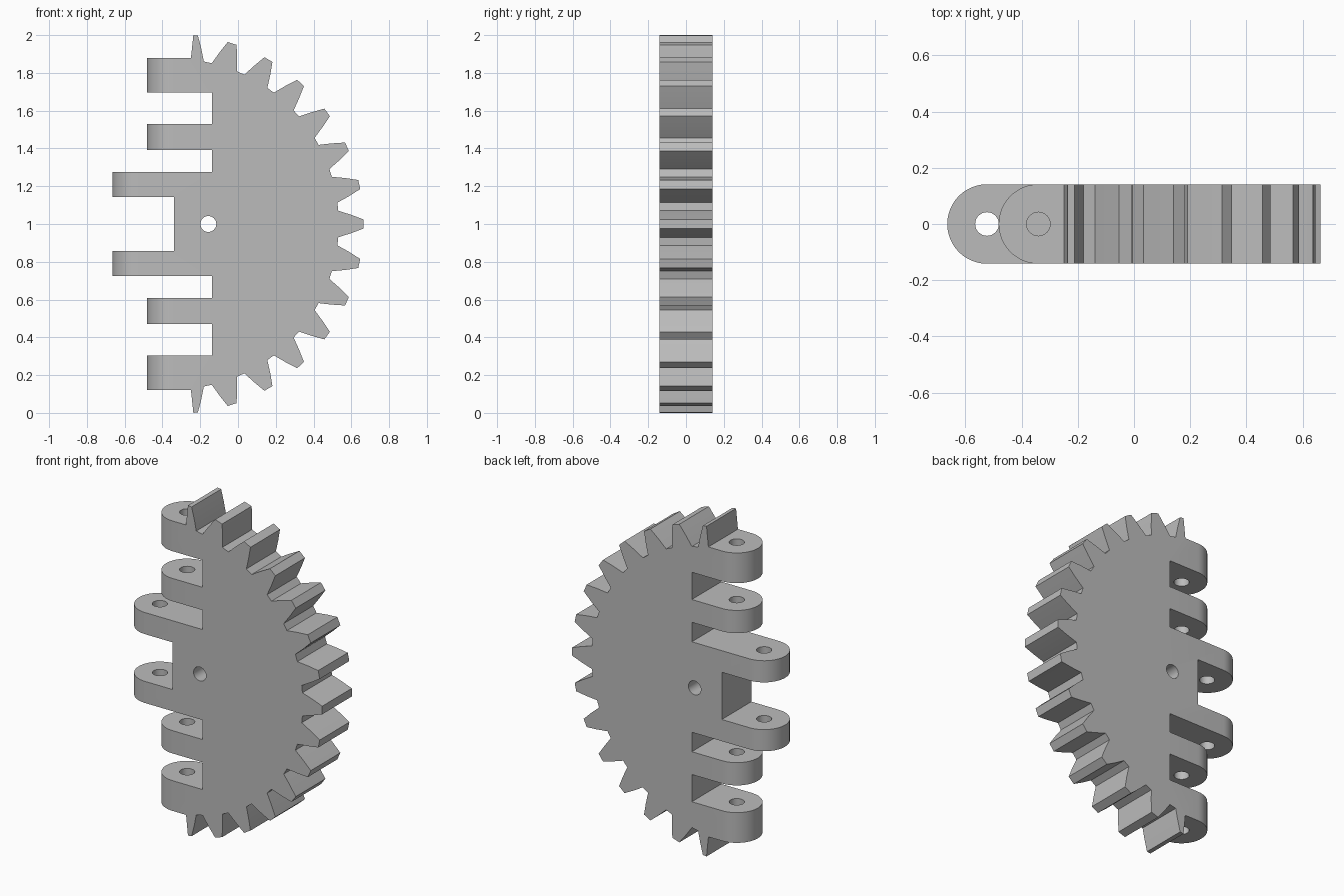
import bpy, bmesh
from math import sin, cos, pi, radians
from mathutils import Vector

cube = bpy.data.objects.get("Cube")
if cube:
    bpy.data.objects.remove(cube, do_unlink=True)

HALF = 0.1415            # half thickness of the plate
GEAR_X, TIP = -0.3415, 1.0055
PITCH = 12               # degrees between teeth
LONG_X, SHORT_X = -0.665, -0.482
HOLE = 0.042

grey = bpy.data.materials.new("light grey")
grey.use_nodes = True
grey.diffuse_color = (0.5, 0.5, 0.5, 1)
grey.node_tree.nodes["Principled BSDF"].inputs["Base Color"].default_value = (0.5, 0.5, 0.5, 1)


def prism(name, points, direction):
    """Extrude a closed outline along a direction."""
    bm = bmesh.new()
    face = bm.faces.new([bm.verts.new(p) for p in points])
    top = bmesh.ops.extrude_face_region(bm, geom=[face])["geom"]
    verts = [g for g in top if isinstance(g, bmesh.types.BMVert)]
    bmesh.ops.translate(bm, verts=verts, vec=Vector(direction))
    bmesh.ops.recalc_face_normals(bm, faces=bm.faces)
    mesh = bpy.data.meshes.new(name)
    bm.to_mesh(mesh)
    bm.free()
    mesh.materials.append(grey)
    obj = bpy.data.objects.new(name, mesh)
    bpy.context.collection.objects.link(obj)
    return obj


def circle(radius, count=32):
    return [(radius * cos(2 * pi * i / count), radius * sin(2 * pi * i / count))
            for i in range(count)]


def polar(radius, degrees):
    a = radians(degrees)
    return GEAR_X + radius * cos(a), radius * sin(a)


def cut(target, cutter):
    cutter.hide_render = True
    mod = target.modifiers.new("cut", "BOOLEAN")
    mod.operation = "DIFFERENCE"
    mod.solver = "EXACT"
    mod.object = cutter
    bpy.context.view_layer.objects.active = target
    bpy.ops.object.modifier_apply(modifier=mod.name)
    bpy.data.objects.remove(cutter, do_unlink=True)


# Toothed rim, the first and last teeth halved
flank = [(0.875, 4.6), (0.94, 3.0), (TIP, 1.4)]
rim = [polar(0.883, -7 * PITCH), polar(TIP, -7 * PITCH)]
for k in range(-7, 8):
    if k > -7:
        rim += [polar(r, k * PITCH - a) for r, a in flank]
    if k < 7:
        rim += [polar(r, k * PITCH + a) for r, a in reversed(flank)]
rim += [polar(TIP, 7 * PITCH), polar(0.883, 7 * PITCH)]

# Stepped hinge side, mirrored about the middle
NOTCH = -0.138
steps = [(SHORT_X, 0.878), (SHORT_X, 0.695), (NOTCH, 0.695), (NOTCH, 0.53),
         (SHORT_X, 0.53), (SHORT_X, 0.392), (NOTCH, 0.392), (NOTCH, 0.274),
         (LONG_X, 0.274), (LONG_X, 0.143), (-0.339, 0.143)]
outline = rim + steps + [(x, -z) for x, z in reversed(steps)]
plate = prism("gear_sector_plate", [(x, -HALF, z + 1) for x, z in outline],
              (0, 2 * HALF, 0))

# Rounded knuckle ends and their vertical pin holes
for end_x, low, high in ((LONG_X, 0.67, 1.33), (SHORT_X, -0.1, 0.67), (SHORT_X, 1.33, 2.1)):
    cx = end_x + HALF
    arc = [(cx - HALF * sin(pi * i / 24), HALF * cos(pi * i / 24)) for i in range(25)]
    corner = [(cx, 0.3)] + arc + [(cx, -0.3), (-0.9, -0.3), (-0.9, 0.3)]
    up = (0, 0, high - low)
    cut(plate, prism("end_cutter", [(x, y, low) for x, y in corner], up))
    cut(plate, prism("pin_cutter", [(cx + x, y, low) for x, y in circle(HOLE)], up))

# Axle hole through the plate
cut(plate, prism("axle_cutter", [(x - 0.157, -0.3, z + 1) for x, z in circle(HOLE)],
                 (0, 0.6, 0)))

bpy.ops.object.select_all(action="DESELECT")
plate.select_set(True)
bpy.context.view_layer.objects.active = plate
bpy.ops.object.shade_smooth_by_angle(angle=radians(15))
